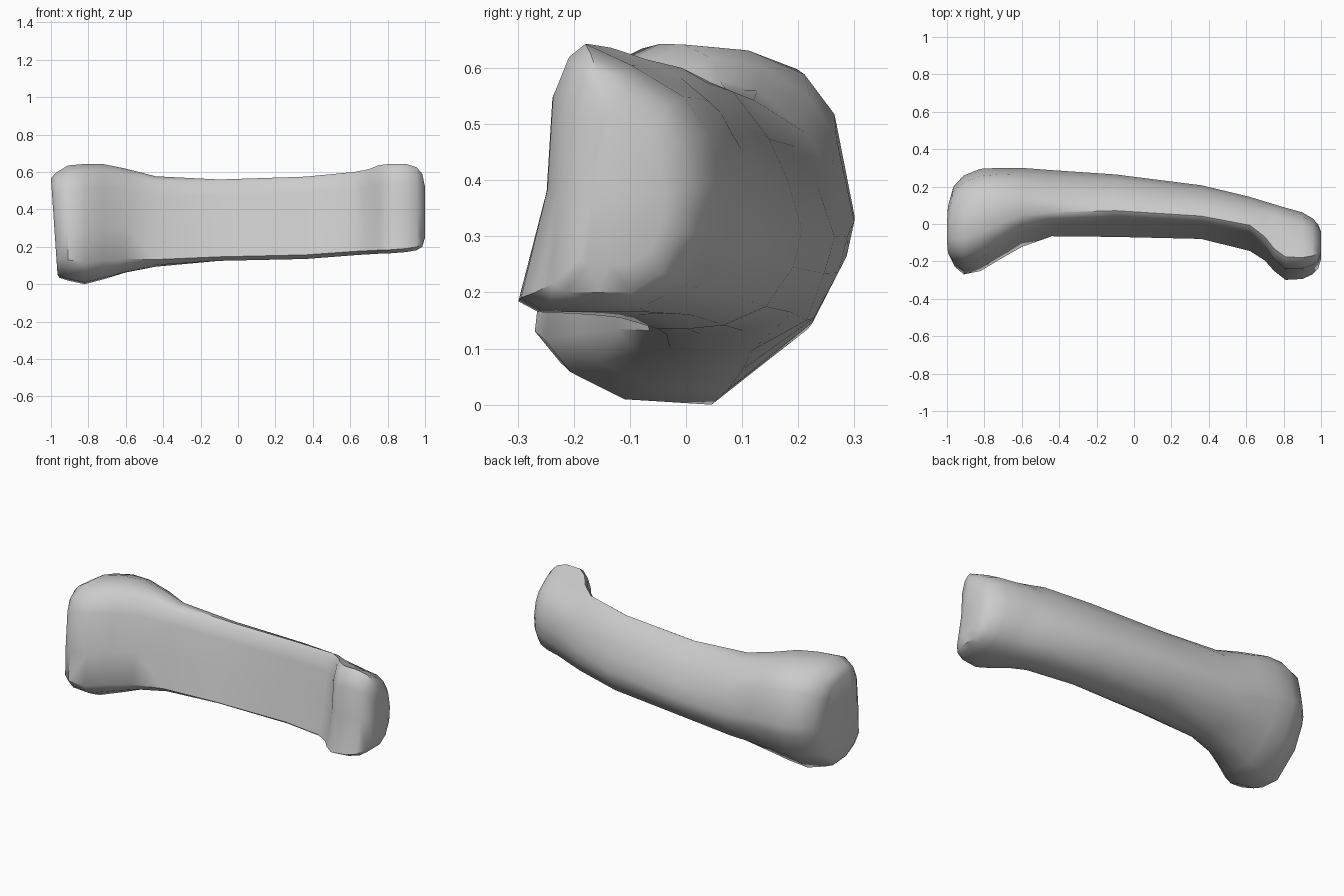
import bpy
import bmesh
from math import radians

cube = bpy.data.objects.get("Cube")
if cube:
    bpy.data.objects.remove(cube, do_unlink=True)

# Single plain bone colour
grey = bpy.data.materials.new("bone grey")
grey.use_nodes = True
colour = (0.6, 0.6, 0.6, 1)
grey.diffuse_color = colour
grey.node_tree.nodes["Principled BSDF"].inputs["Base Color"].default_value = colour

# Cross-sections as (front to back, bottom to top) fractions, same point order
BASE_SECTION = [
    (.57, 0), (.3, .015), (.12, .09), (.02, .18), (0, .45), (0, .8), (.07, .93),
    (.25, 1), (.55, .985), (.79, .93), (.92, .82), (1, .52), (.98, .43), (.86, .21)]
SHAFT_SECTION = [
    (.52, .015), (.3, 0), (.12, 0), (0, .05), (0, .45), (0, .8), (.01, .96),
    (.12, 1), (.36, .96), (.72, .77), (.89, .6), (1, .4), (.94, .25), (.77, .09)]
HEAD_SECTION = [
    (.6, 0), (.35, 0), (.1, 0), (0, .04), (.05, .45), (0, .8), (.06, .95),
    (.15, 1), (.45, .92), (.78, .8), (.93, .67), (1, .47), (.97, .28), (.83, .09)]

# Stations: x, front bottom y, front top y, back y, bottom z, top z,
# section (0 base, 1 shaft, 2 head), x lean of the bottom
STATIONS = [
    (-1, -.21, -.145, .12, .05, .565, 0, .035),
    (-.975, -.25, -.175, .2, .035, .595, 0, .02),
    (-.91, -.3, -.19, .26, .02, .635, 0, 0),
    (-.82, -.285, -.16, .295, 0, .643, 0, 0),
    (-.72, -.22, -.1, .3, .025, .642, .1, 0),
    (-.6, -.145, -.02, .3, .06, .618, .35, 0),
    (-.44, -.075, .02, .288, .092, .577, .75, 0),
    (-.1, -.075, .045, .265, .125, .56, 1, 0),
    (.36, -.085, .02, .207, .135, .575, 1, 0),
    (.62, -.15, -.03, .145, .155, .6, 1.4, 0),
    (.7, -.2, -.1, .12, .16, .615, 1.7, 0),
    (.75, -.255, -.175, .105, .163, .636, 2, 0),
    (.81, -.302, -.222, .087, .165, .643, 2, 0),
    (.9, -.297, -.222, .062, .172, .643, 2, 0),
    (.955, -.272, -.205, .03, .182, .625, 2, 0),
    (.985, -.24, -.185, -.003, .2, .59, 2, 0),
    (1, -.19, -.15, -.04, .25, .52, 2, 0)]


def mix(a, b, t):
    return a + (b - a) * t


def add_ring(bm, x, front_low, front_high, back, low, high, kind, lean):
    """One cross-section, with the front face leaning from low to high."""
    if kind < 1:
        pair = zip(BASE_SECTION, SHAFT_SECTION)
    else:
        pair = zip(SHAFT_SECTION, HEAD_SECTION)
        kind -= 1
    ring = []
    for (u0, v0), (u1, v1) in pair:
        u, v = mix(u0, u1, kind), mix(v0, v1, kind)
        y = mix(mix(front_low, front_high, v), back, u)
        ring.append(bm.verts.new((x + lean * (1 - v), y, mix(low, high, v))))
    return ring


# Loft the shaft between the broad base and the small head
bm = bmesh.new()
rings = [add_ring(bm, *station) for station in STATIONS]
for ring, following in zip(rings, rings[1:]):
    for i in range(len(ring)):
        j = (i + 1) % len(ring)
        bm.faces.new((ring[i], ring[j], following[j], following[i]))
for end in (rings[0], rings[-1]):
    bm.faces.new(end)
bmesh.ops.recalc_face_normals(bm, faces=bm.faces)
bmesh.ops.triangulate(bm, faces=[f for f in bm.faces if len(f.verts) == 4])

mesh = bpy.data.meshes.new("finger_bone")
bm.to_mesh(mesh)
bm.free()
mesh.materials.append(grey)
bone = bpy.data.objects.new("finger_bone", mesh)
bpy.context.collection.objects.link(bone)

# Smooth the rounded surfaces and keep the base rim crisp
bpy.ops.object.select_all(action="DESELECT")
bone.select_set(True)
bpy.context.view_layer.objects.active = bone
bpy.ops.object.shade_smooth_by_angle(angle=radians(42))
